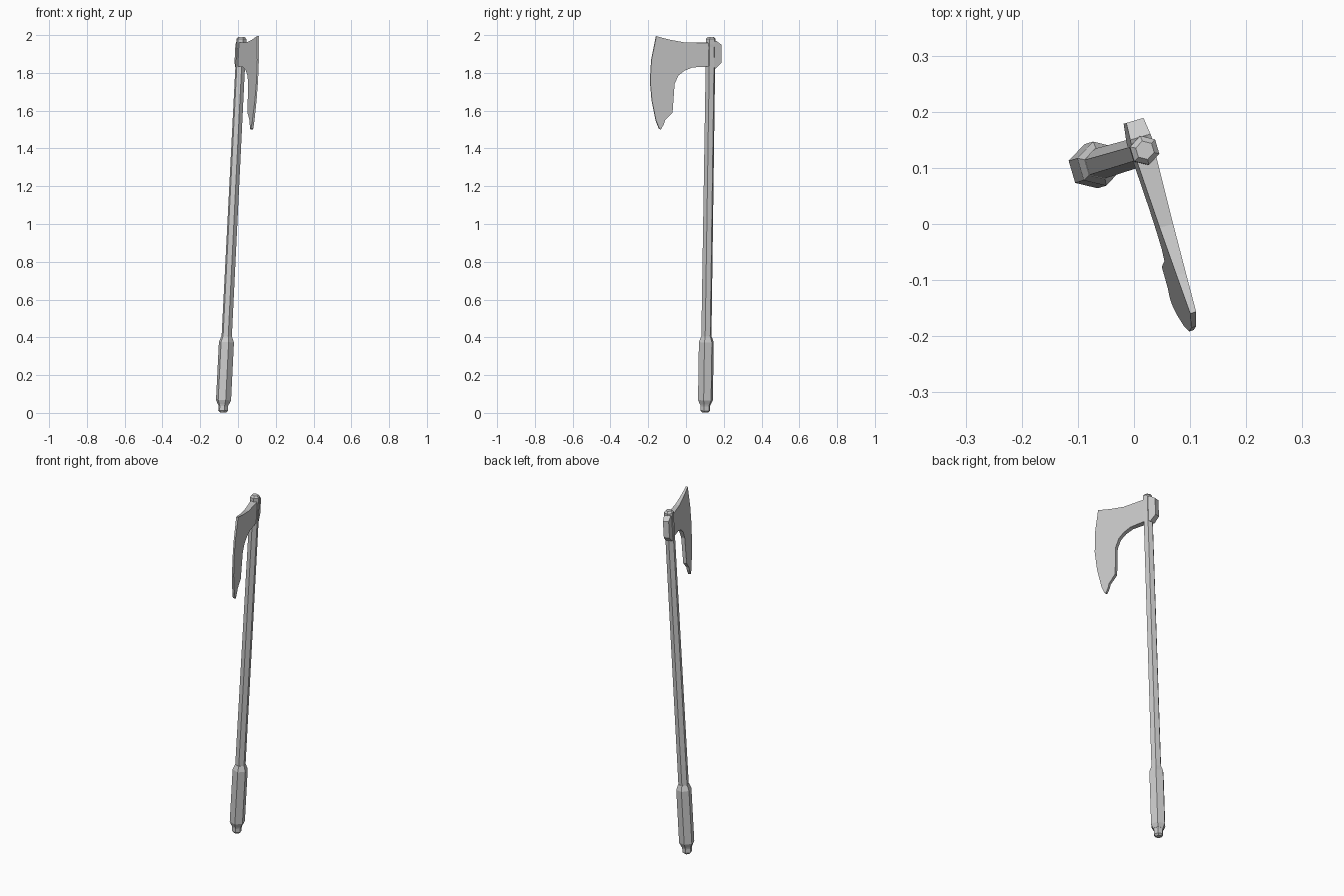
import bpy, bmesh, math
from mathutils import Vector, Matrix

if "Cube" in bpy.data.objects:
    bpy.data.objects.remove(bpy.data.objects["Cube"])

# Leaning frame: u = blade direction, n = blade thickness, w = along the handle
w = Vector((0.05, 0.0148, 1)).normalized()
u = Vector((0.284, -0.9588, 0))
u = (u - w * u.dot(w)).normalized()
n = w.cross(u)
FRAME = Matrix((u, n, w)).transposed().to_4x4()
FRAME.translation = (-0.08, 0.102, 0)


def finish(name, bm):
    bmesh.ops.recalc_face_normals(bm, faces=bm.faces)
    mesh = bpy.data.meshes.new(name)
    bm.to_mesh(mesh)
    bm.free()
    obj = bpy.data.objects.new(name, mesh)
    obj.matrix_world = FRAME
    bpy.context.collection.objects.link(obj)
    return obj


def skin(name, rings):
    """Join matching closed rings with quads and cap both ends."""
    bm = bmesh.new()
    rows = [[bm.verts.new(p) for p in ring] for ring in rings]
    for a, b in zip(rows, rows[1:]):
        for i in range(len(a)):
            j = (i + 1) % len(a)
            bm.faces.new((a[i], a[j], b[j], b[i]))
    bm.faces.new(rows[0])
    bm.faces.new(rows[-1])
    return finish(name, bm)


def hex_lathe(name, sections):
    """Six-sided turned part from (height, radius) pairs."""
    return skin(name, [[(r * math.cos(k * math.pi / 3), r * math.sin(k * math.pi / 3), z)
                        for k in range(6)] for z, r in sections])


def plate(name, profile, half):
    """Side profile in (u, height), thickness given as a function of u."""
    return skin(name, [[(x, s * half(x), z) for x, z in profile] for s in (-1, 1)])


# Pommel, grip and shaft
hex_lathe("pommel", [(0.002, 0.016), (0.012, 0.026), (0.035, 0.026), (0.05, 0.03)])
hex_lathe("grip", [(0.045, 0.03), (0.068, 0.041), (0.375, 0.041), (0.405, 0.029)])
hex_lathe("shaft", [(0.39, 0.028), (1.95, 0.026)])
hex_lathe("end_cap", [(1.94, 0.026), (1.955, 0.027), (1.982, 0.027), (1.993, 0.017)])

# Bearded blade, tapering evenly to the cutting edge
blade = [(-0.01, 1.963), (0.14, 1.963), (0.23, 1.979), (0.302, 1.997),
         (0.327, 1.87), (0.332, 1.76), (0.321, 1.656), (0.297, 1.55),
         (0.279, 1.508), (0.27, 1.503), (0.255, 1.53), (0.248, 1.552),
         (0.208, 1.593), (0.199, 1.746), (0.178, 1.79), (0.146, 1.815),
         (0.103, 1.832), (0.03, 1.836), (-0.01, 1.836)]
plate("blade", blade, lambda x: 0.0185 - 0.043 * x)

# Poll behind the shaft
poll = [(0.0, 1.963), (-0.025, 1.973), (-0.056, 1.952),
        (-0.056, 1.857), (-0.025, 1.827), (0.0, 1.837)]
plate("poll", poll, lambda x: 0.021 + 0.09 * x)
